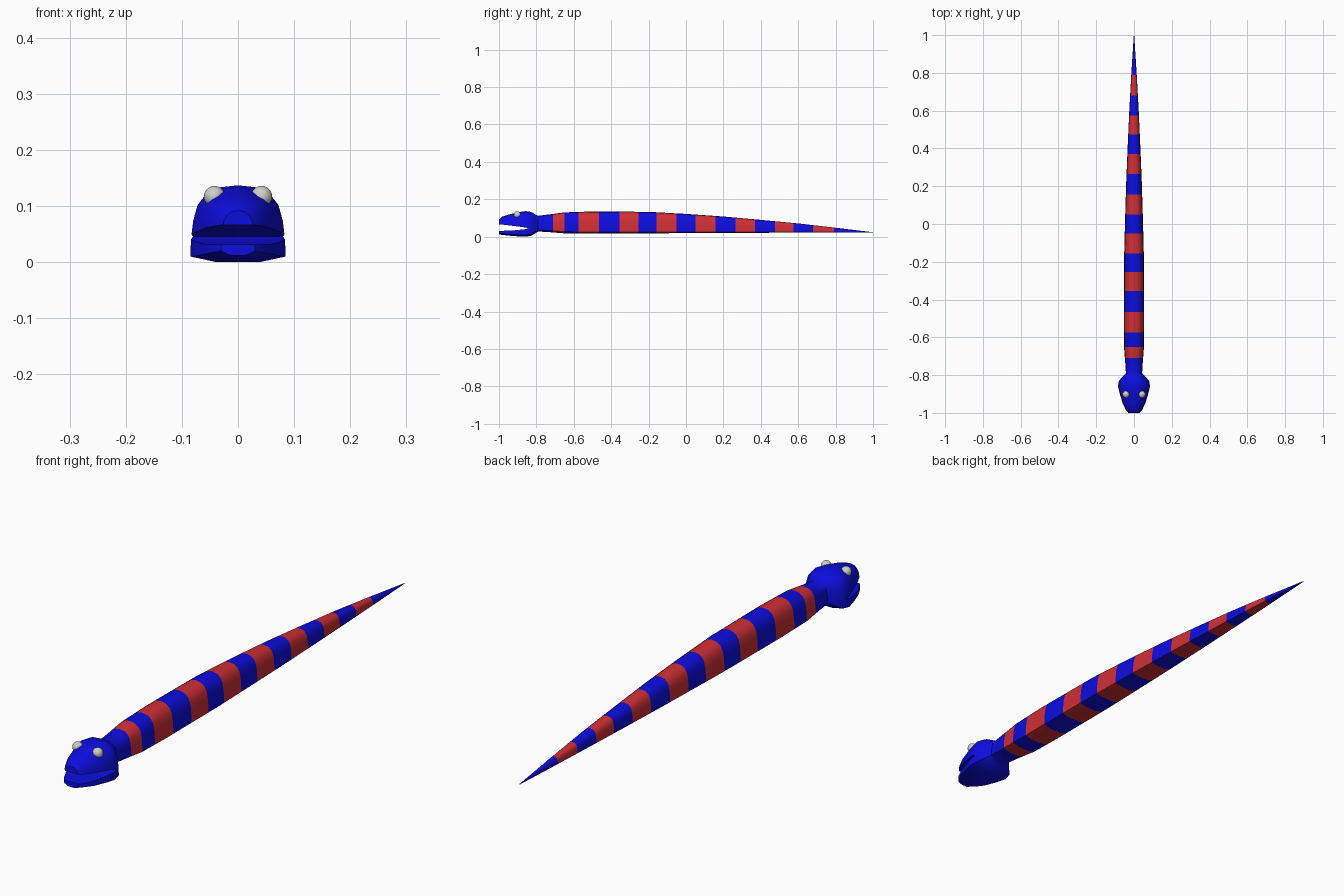
import bpy, bmesh

if "Cube" in bpy.data.objects:
    bpy.data.objects.remove(bpy.data.objects["Cube"])

def material(name, rgb):
    m = bpy.data.materials.new(name)
    m.diffuse_color = (*rgb, 1)
    m.use_nodes = True
    m.node_tree.nodes["Principled BSDF"].inputs["Base Color"].default_value = m.diffuse_color
    return m

blue = material("blue", (0.004, 0.004, 0.74))
red = material("red", (0.62, 0.028, 0.036))
grey = material("eye grey", (0.62, 0.62, 0.60))

def make_object(name, bm, mats):
    bmesh.ops.recalc_face_normals(bm, faces=bm.faces)
    me = bpy.data.meshes.new(name)
    bm.to_mesh(me)
    bm.free()
    ob = bpy.data.objects.new(name, me)
    bpy.context.collection.objects.link(ob)
    for m in mats:
        me.materials.append(m)
    return ob

# Stations along the snake: y, half width, bottom z, side corner z, top z
stations = [
    (-1.0, .030, .012, .020, .092), (-.985, .043, .010, .018, .106),
    (-.95, .060, .006, .014, .118), (-.90, .075, .002, .011, .130),
    (-.86, .085, .000, .010, .137), (-.83, .080, .004, .014, .133),
    (-.81, .062, .016, .026, .122), (-.79, .043, .028, .037, .112),
    (-.74, .046, .025, .034, .118), (-.65, .053, .018, .027, .130),
    (-.50, .054, .017, .025, .135), (-.20, .053, .018, .025, .133),
    (0, .048, .019, .025, .122), (.2, .042, .020, .025, .108),
    (.4, .034, .021, .025, .090), (.6, .025, .022, .025, .071),
    (.8, .014, .022, .024, .048), (1.0, .001, .022, .0225, .024)]
stripe_edges = [-.71, -.65, -.575, -.465, -.355, -.253, -.157, -.05,
                .05, .157, .265, .37, .475, .575, .68, .79]
# Half section from the side corner to the top: width and height fractions
side = [(1, 0), (.985, .25), (.94, .5), (.85, .72), (.68, .87), (.4, .97)]

def sample(y):
    for a, b in zip(stations, stations[1:]):
        if y <= b[0]:
            t = (y - a[0]) / (b[0] - a[0])
            return [p + (q - p) * t for p, q in zip(a, b)]

# Body and head in one loft, striped by position
bm = bmesh.new()
rings = []
for y in sorted({s[0] for s in stations} | set(stripe_edges)):
    _, w, zb, zc, zt = sample(y)
    half = [(.45 * w, zb)] + [(w * fx, zc + (zt - zc) * fz) for fx, fz in side]
    ring = half + [(0, zt)] + [(-x, z) for x, z in reversed(half)]
    rings.append([bm.verts.new((x, y, z)) for x, z in ring])
for a, b in zip(rings, rings[1:]):
    mid = (a[0].co.y + b[0].co.y) / 2
    stripe = sum(e < mid for e in stripe_edges) % 2
    for i in range(len(a)):
        j = (i + 1) % len(a)
        bm.faces.new((a[i], a[j], b[j], b[i])).material_index = stripe
bm.faces.new(rings[0])
bm.faces.new(rings[-1])
snake = make_object("snake_body", bm, [blue, red])

# Open mouth, cut with a wedge
bm = bmesh.new()
wedge = [(-1.05, .030), (-.93, .033), (-.86, .040), (-.84, .046),
         (-.87, .051), (-.94, .060), (-1.05, .072)]
ends = [[bm.verts.new((x, y, z)) for y, z in wedge] for x in (-.2, .2)]
for e in ends:
    bm.faces.new(e)
for i in range(len(wedge)):
    j = (i + 1) % len(wedge)
    bm.faces.new((ends[0][i], ends[0][j], ends[1][j], ends[1][i]))
cutter = make_object("mouth_cutter", bm, [blue])
cutter.hide_render = True
mod = snake.modifiers.new("mouth", 'BOOLEAN')
mod.operation = 'DIFFERENCE'
mod.solver = 'EXACT'
mod.object = cutter
bpy.context.view_layer.objects.active = snake
snake.select_set(True)
bpy.ops.object.modifier_apply(modifier="mouth")
bpy.data.objects.remove(cutter)
bpy.ops.object.shade_smooth_by_angle(angle=0.7)
snake.select_set(False)

# Eyes
for label, s in (("left", 1), ("right", -1)):
    bpy.ops.mesh.primitive_uv_sphere_add(segments=16, ring_count=10, radius=.019,
                                         location=(s * .042, -.902, .117))
    eye = bpy.context.object
    eye.name = label + "_eye"
    eye.data.materials.append(grey)
    bpy.ops.object.shade_smooth()
